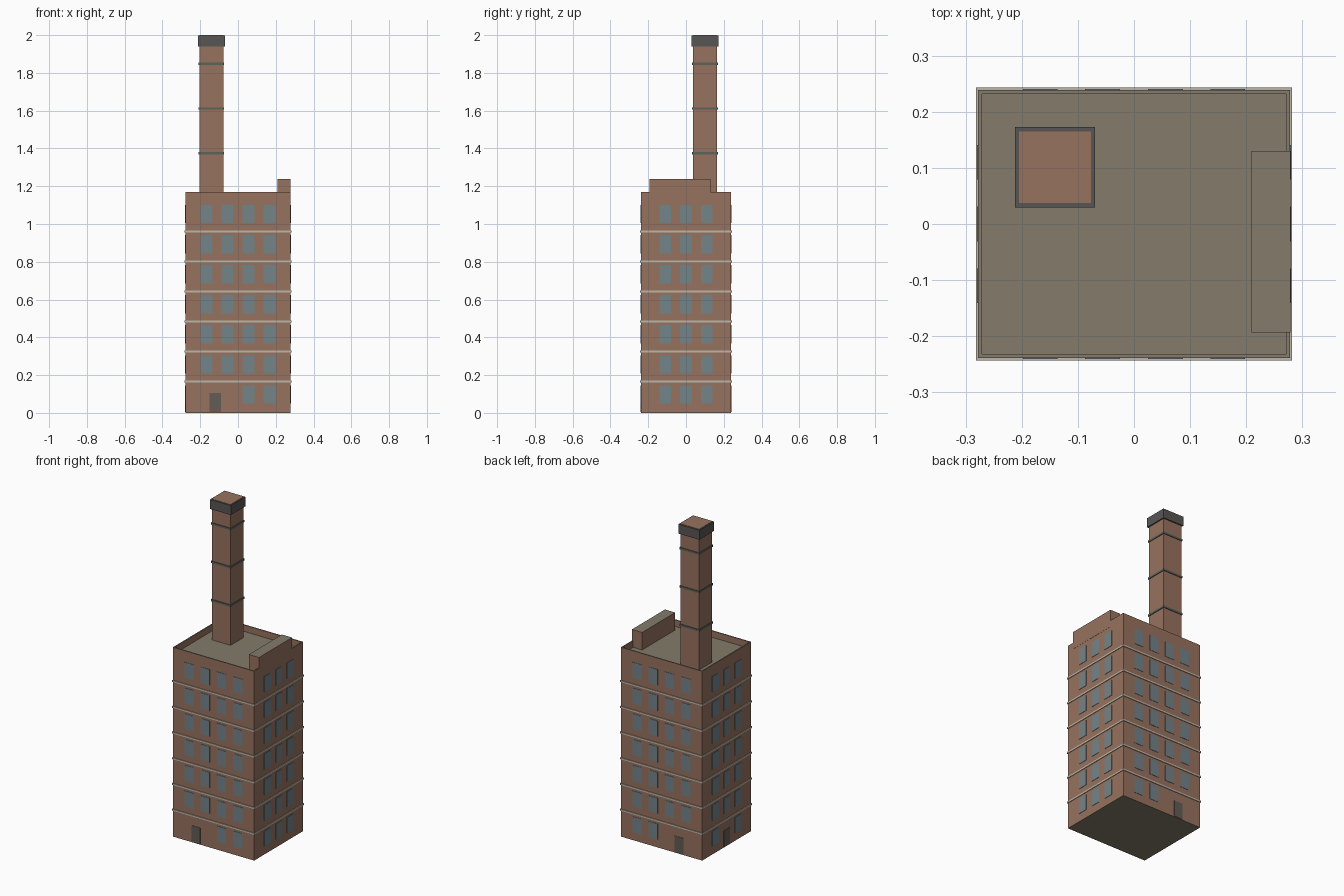
import bpy, bmesh
from mathutils import Vector

if "Cube" in bpy.data.objects:
    bpy.data.objects.remove(bpy.data.objects["Cube"], do_unlink=True)


def make_material(name, srgb):
    lin = [((c / 255 + 0.055) / 1.055) ** 2.4 for c in srgb]
    mat = bpy.data.materials.new(name)
    mat.use_nodes = True
    mat.diffuse_color = (*lin, 1)
    bsdf = next(n for n in mat.node_tree.nodes if n.type == 'BSDF_PRINCIPLED')
    bsdf.inputs["Base Color"].default_value = (*lin, 1)
    return mat


brick = make_material("brick", (151, 114, 94))
roofing = make_material("roofing", (131, 123, 107))
glass = make_material("window glass", (116, 131, 137))
trim = make_material("pale stone trim", (190, 183, 170))
soot = make_material("dark cap", (88, 86, 85))
door_paint = make_material("door grey", (98, 92, 87))
iron = make_material("iron band", (92, 98, 90))


def add_box(bm, lo, hi):
    """Add a box between two corners and return its faces."""
    lo, hi = Vector(lo), Vector(hi)
    verts = bmesh.ops.create_cube(bm, size=1)["verts"]
    for v in verts:
        v.co = (lo + hi) / 2 + v.co * (hi - lo)
    return {f for v in verts for f in v.link_faces}


def finish(bm, name, *mats):
    mesh = bpy.data.meshes.new(name)
    bm.normal_update()
    if len(mats) > 1:
        # Horizontal faces take the second material
        for f in bm.faces:
            f.material_index = int(abs(f.normal.z) > 0.5)
    bm.to_mesh(mesh)
    bm.free()
    for m in mats:
        mesh.materials.append(m)
    obj = bpy.data.objects.new(name, mesh)
    bpy.context.collection.objects.link(obj)
    return obj


HX, HY, TOP, ROOF = 0.278, 0.239, 1.17, 1.13
FLOOR, FLOORS = 0.159, 7

# Main block with a sunken roof behind a thin parapet
bm = bmesh.new()
faces = add_box(bm, (-HX, -HY, 0), (HX, HY, TOP))
bm.normal_update()
top = max(faces, key=lambda f: f.calc_center_median().z)
bmesh.ops.inset_region(bm, faces=[top], thickness=0.01)
well = bmesh.ops.extrude_discrete_faces(bm, faces=[top])["faces"][0]
bmesh.ops.translate(bm, verts=well.verts, vec=(0, 0, ROOF - TOP))
finish(bm, "building_walls", brick, roofing)

# Rooftop stair housing
bm = bmesh.new()
add_box(bm, (0.209, -0.193, ROOF), (HX + 0.001, 0.13, 1.238))
finish(bm, "stair_housing", brick, roofing)

# Stone bands between floors
bm = bmesh.new()
for i in range(1, FLOORS):
    z = 0.166 + FLOOR * (i - 1)
    add_box(bm, (-HX - .004, -HY - .004, z - .005), (HX + .004, HY + .004, z + .005))
finish(bm, "floor_bands", trim)


def wall_plate(bm, side, along, z0, z1, width):
    """Thin plate on one of the four walls."""
    t, h = 0.002, width / 2
    if side in ("front", "back"):
        y = -HY if side == "front" else HY
        add_box(bm, (along - h, y - t, z0), (along + h, y + t, z1))
    else:
        x = HX if side == "left" else -HX
        add_box(bm, (x - t, along - h, z0), (x + t, along + h, z1))


# Windows, leaving the ground floor clear around each door
columns = {"front": (-0.167, -0.056, 0.056, 0.167), "left": (-0.11, 0, 0.11)}
columns["back"], columns["right"] = columns["front"], columns["left"]
doors = {"front": -0.12, "back": -0.12, "right": 0}
for side, places in columns.items():
    bm = bmesh.new()
    for i in range(FLOORS):
        for p in places:
            if i == 0 and side in doors and abs(p - doors[side]) < 0.08:
                continue
            z = 0.05 + FLOOR * i
            wall_plate(bm, side, p, z, z + 0.096, 0.062)
    finish(bm, side + "_windows", glass)

# Doors
for side, p in doors.items():
    bm = bmesh.new()
    wall_plate(bm, side, p, 0.004, 0.104, 0.06)
    finish(bm, side + "_door", door_paint)

# Chimney with iron bands and a dark cap
CX, CY = -0.141, 0.101


def chimney_part(name, half, spans, mat):
    bm = bmesh.new()
    for z0, z1 in spans:
        add_box(bm, (CX - half, CY - half, z0), (CX + half, CY + half, z1))
    finish(bm, name, mat)


chimney_part("chimney_stack", 0.064, [(ROOF, 2.0)], brick)
chimney_part("chimney_bands", 0.068,
             [(z - .006, z + .006) for z in (1.375, 1.612, 1.849)], iron)
chimney_part("chimney_cap", 0.0715, [(1.94, 1.998)], soot)
